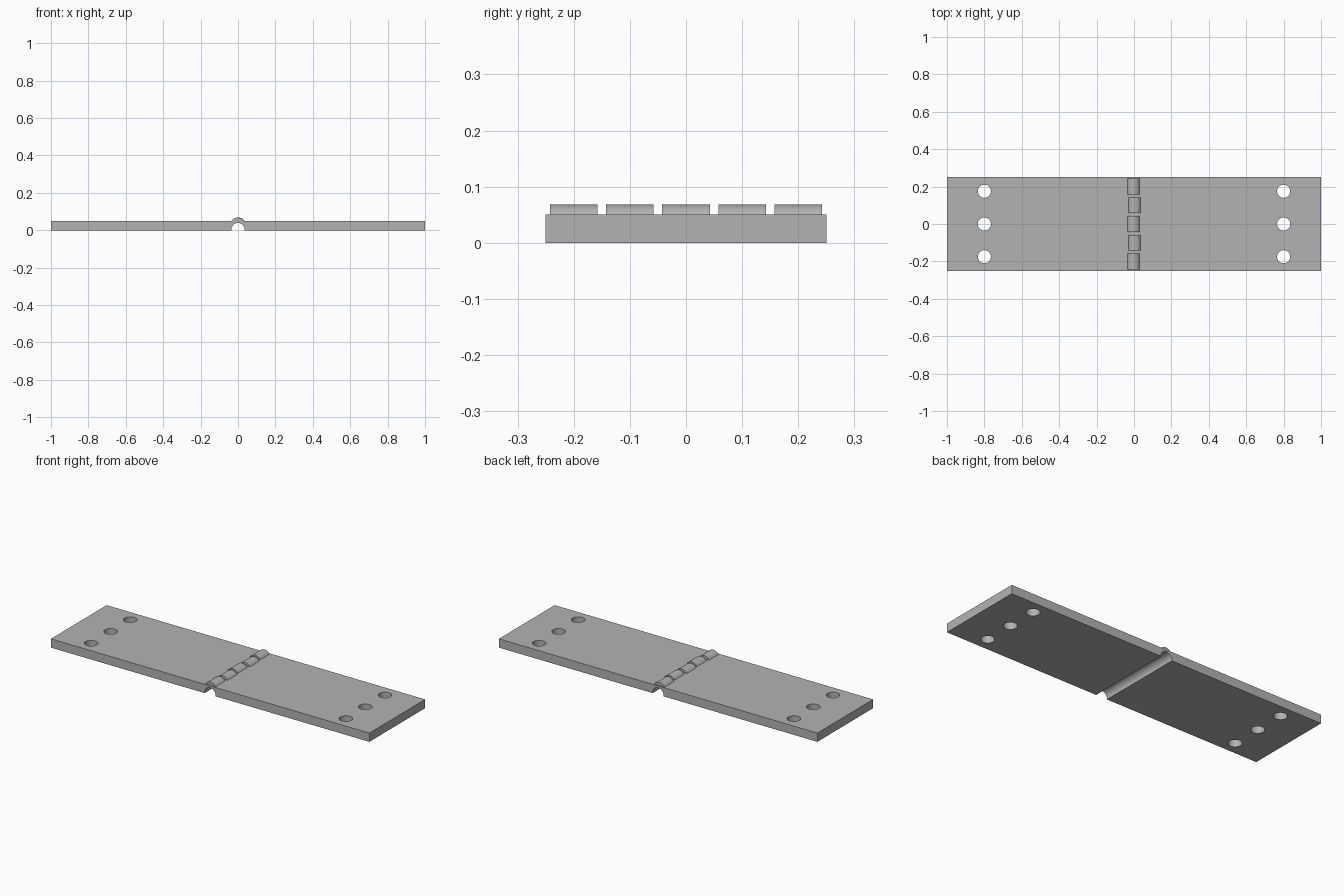
import bpy, bmesh, math

cube = bpy.data.objects.get("Cube")
if cube:
    bpy.data.objects.remove(cube)

LENGTH, WIDTH, THICK = 2.0, 0.5, 0.05

steel = bpy.data.materials.new("grey_steel")
steel.use_nodes = True
colour = (0.45, 0.45, 0.45, 1)
steel.diffuse_color = colour
steel.node_tree.nodes["Principled BSDF"].inputs["Base Color"].default_value = colour


def prism(name, profile, y0, y1):
    """Extrude an x-z profile along y."""
    bm = bmesh.new()
    face = bm.faces.new([bm.verts.new((x, y0, z)) for x, z in profile])
    moved = bmesh.ops.extrude_face_region(bm, geom=[face])["geom"]
    verts = [v for v in moved if isinstance(v, bmesh.types.BMVert)]
    bmesh.ops.translate(bm, verts=verts, vec=(0, y1 - y0, 0))
    bmesh.ops.recalc_face_normals(bm, faces=bm.faces[:])
    mesh = bpy.data.meshes.new(name)
    bm.to_mesh(mesh)
    bm.free()
    mesh.materials.append(steel)
    obj = bpy.data.objects.new(name, mesh)
    bpy.context.collection.objects.link(obj)
    return obj


def arc(cx, cz, radius, start, end, steps=24):
    """Points on a circle between two angles."""
    angles = [start + (end - start) * i / steps for i in range(steps + 1)]
    return [(cx + radius * math.cos(a), cz + radius * math.sin(a)) for a in angles]


def smooth(obj):
    bpy.ops.object.select_all(action="DESELECT")
    obj.select_set(True)
    bpy.context.view_layer.objects.active = obj
    bpy.ops.object.shade_smooth_by_angle(angle=math.radians(30))


# Two leaves in one plate, with a round groove under the hinge line
half = LENGTH / 2
groove = [(-0.035, 0)] + arc(0, 0.004, 0.035, math.pi, 0) + [(0.035, 0)]
outline = [(-half, 0)] + groove + [(half, 0), (half, THICK), (-half, THICK)]
plate = prism("hinge_leaves", outline, -WIDTH / 2, WIDTH / 2)

# Screw holes through both leaves
for x in (-0.8, 0.8):
    for y in (-0.175, 0, 0.175):
        bpy.ops.mesh.primitive_cylinder_add(vertices=32, radius=0.035, depth=0.2,
                                            location=(x, y, THICK / 2))
        cutter = bpy.context.object
        cutter.name = "screw_hole_cutter"
        cutter.hide_render = True
        cutter.data.materials.append(steel)
        cut = plate.modifiers.new("screw_hole", "BOOLEAN")
        cut.object = cutter
        cut.operation = "DIFFERENCE"
        cut.solver = "EXACT"
        bpy.context.view_layer.objects.active = plate
        bpy.ops.object.modifier_apply(modifier=cut.name)
        bpy.data.objects.remove(cutter)
smooth(plate)

# Five knuckles, leaning alternately to each leaf
for i in range(5):
    y = (i - 2) * 0.1
    lean = -0.003 if i % 2 == 0 else 0.003
    dip = math.asin(0.015 / 0.037)
    knuckle = prism(f"knuckle_{i + 1}", arc(lean, 0.031, 0.037, dip, math.pi - dip),
                    y - 0.0425, y + 0.0425)
    smooth(knuckle)
